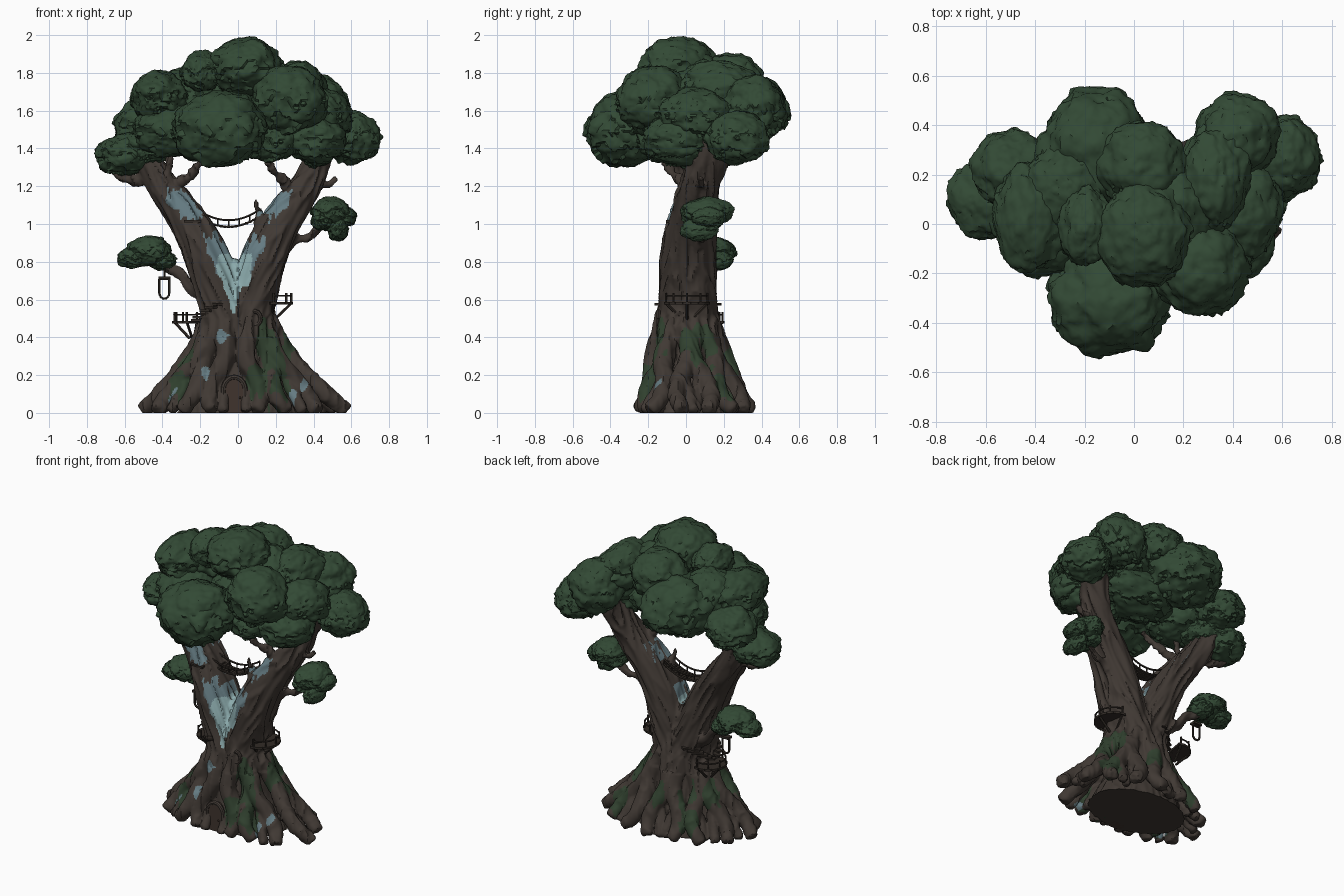
import bpy, bmesh, math
from mathutils import Vector, Quaternion, noise

cube = bpy.data.objects.get("Cube")
if cube:
    bpy.data.objects.remove(cube)


def material(name, rgb):
    m = bpy.data.materials.new(name)
    m.use_nodes = True
    m.diffuse_color = (*rgb, 1)
    shader = m.node_tree.nodes["Principled BSDF"]
    shader.inputs["Base Color"].default_value = (*rgb, 1)
    shader.inputs["Roughness"].default_value = 0.9
    return m


BARK = material("bark", (.052, .041, .034))
LEAF = material("foliage", (.032, .067, .035))
MOSS = material("moss", (.03, .052, .028))
PALE = material("pale heartwood", (.27, .42, .43))
SLATE = material("weathered wood", (.13, .2, .225))
TIMBER = material("dark timber", (.032, .025, .02))
DOOR = material("door wood", (.05, .034, .026))
parts = []


def finish(bm, name, *mats):
    bmesh.ops.recalc_face_normals(bm, faces=bm.faces)
    mesh = bpy.data.meshes.new(name)
    bm.to_mesh(mesh)
    bm.free()
    for m in mats:
        mesh.materials.append(m)
    ob = bpy.data.objects.new(name, mesh)
    bpy.context.collection.objects.link(ob)
    parts.append(ob)
    return ob


def spline(pts, steps):
    """Catmull-Rom through (x, y, z, radius) points."""
    p = [Vector(q) for q in pts]
    p = [p[0] * 2 - p[1]] + p + [p[-1] * 2 - p[-2]]
    out = []
    for a, b, c, d in zip(p, p[1:], p[2:], p[3:]):
        for i in range(steps):
            t = i / steps
            out.append((b * 2 + (c - a) * t + (a * 2 - b * 5 + c * 4 - d) * t ** 2
                        + (b * 3 - a - c * 3 + d) * t ** 3) / 2)
    return out + [p[-2]]


def tube(bm, pts, sides=10, steps=5):
    path = spline(pts, steps)
    q, last, rings = None, None, []
    for i, p in enumerate(path):
        tan = (path[min(i + 1, len(path) - 1)] - path[max(i - 1, 0)]).to_3d().normalized()
        q = tan.to_track_quat('Z', 'Y') if q is None else last.rotation_difference(tan) @ q
        last = tan
        ring = []
        for k in range(sides):
            a = math.tau * k / sides
            ring.append(bm.verts.new(p.to_3d() + q @ Vector((math.cos(a), math.sin(a), 0)) * p.w))
        rings.append(ring)
    for r, s in zip(rings, rings[1:]):
        for k in range(sides):
            j = (k + 1) % sides
            bm.faces.new((r[k], r[j], s[j], s[k]))
    bm.faces.new(rings[0][::-1])
    bm.faces.new(rings[-1])


def rod(bm, a, b, r=.006):
    tube(bm, [(*a, r), (*b, r)], 6, 1)


def box(bm, centre, size, turn=0):
    vs = bmesh.ops.create_cube(bm, size=1)["verts"]
    q = Quaternion((0, 0, 1), turn)
    for v in vs:
        v.co = Vector(centre) + q @ (v.co * Vector(size))


# Trunk flaring wider than deep at the foot
bm = bmesh.new()
tube(bm, [(0, .02, -.03, .23), (0, .02, .06, .215), (0, .02, .2, .185), (0, .02, .4, .155),
          (0, .01, .6, .14), (-.015, .01, .74, .09), (-.02, .01, .81, .05)], 24)
for v in bm.verts:
    v.co.x *= 1 + .4 * max(0, 1 - v.co.z / .3)

# Two limbs, each of a front and a back strand, and the thin branches
limbs = [
    [(-.05, .01, .4, .11), (-.09, .01, .6, .12), (-.155, .01, .8, .115), (-.25, .03, 1, .1),
     (-.41, .08, 1.22, .075), (-.52, .12, 1.42, .055)],
    [(.05, .01, .4, .11), (.08, .01, .6, .12), (.13, .01, .8, .115), (.22, .03, 1, .1),
     (.37, .08, 1.22, .075), (.46, .17, 1.45, .06)]]
for path in limbs:
    for shift in (-.03, .03):
        tube(bm, [(x, y + shift, z, r) for x, y, z, r in path], 14)
twigs = [
    [(-.36, .03, 1.1, .035), (-.34, 0, 1.2, .028), (-.25, -.03, 1.26, .022), (-.16, -.1, 1.38, .018)],
    [(-.34, 0, 1.19, .025), (-.37, -.02, 1.26, .018), (-.36, -.03, 1.36, .014)],
    [(-.47, .08, 1.25, .04), (-.57, .08, 1.23, .024), (-.67, .08, 1.28, .014)],
    [(.3, .04, 1.1, .04), (.25, -.02, 1.22, .026), (.19, -.08, 1.28, .02), (.12, -.15, 1.4, .014)],
    [(.4, .1, 1.2, .03), (.47, .08, 1.21, .018), (.52, .08, 1.24, .009)],
    [(-.14, .1, .6, .045), (-.24, .13, .66, .03), (-.31, .14, .74, .024), (-.47, .14, .8, .016)],
    [(.2, .04, .85, .045), (.29, .07, .91, .026), (.38, .09, .94, .022), (.5, .1, 1.03, .015)],
    [(-.2, 0, 1, .03), (-.2, -.02, 1.1, .008)], [(.12, 0, 1, .03), (.09, -.02, 1.13, .008)]]
for path in twigs:
    tube(bm, path)

# Roots sweeping down and out, alternately curved, with forked tips
root_ends = [(-.5, -.01), (-.43, -.14), (-.29, -.21), (-.15, -.24), (.11, -.24), (.25, -.22), (.42, -.18),
             (.57, -.03), (.51, .13), (.39, .24), (.24, .31), (.06, .34), (-.12, .31), (-.28, .26), (-.42, .14)]
for i, (x, y) in enumerate(root_ends):
    side = Vector((-y, x)).normalized() * (.04 if i % 2 else -.04)
    near = Vector((x, y)).normalized() * .125
    steps = [(0, .62, .03, -.3), (.12, .45, .045, 0), (.32, .3, .046, .8), (.6, .165, .045, -.4),
             (.82, .08, .04, -.6), (1, .015, .034, .3)]
    tube(bm, [(near.x + (x - near.x) * t + side.x * w, near.y + (y - near.y) * t + side.y * w, z, r)
              for t, z, r, w in steps], 12)
    fork = Vector((x, y)) * .88 + side * 1.6
    tube(bm, [(x * .6, y * .6, .2, .03), (x * .75 + side.x, y * .75 + side.y, .09, .028), (*fork, .01, .024)])
tree = finish(bm, "trunk_and_roots", BARK, MOSS, PALE, SLATE)
mod = tree.modifiers.new("fuse", 'REMESH')
mod.mode, mod.voxel_size = 'VOXEL', .0095
mod = tree.modifiers.new("soften", 'SMOOTH')
mod.factor, mod.iterations = .5, 2
baked = bpy.data.meshes.new_from_object(tree.evaluated_get(bpy.context.evaluated_depsgraph_get()))
tree.modifiers.clear()
tree.data = baked
normals = [v.normal.copy() for v in baked.vertices]
for v, n in zip(baked.vertices, normals):
    p = v.co
    lean = p.x - math.copysign(.55 * max(0, p.z - .5), p.x)
    groove = abs(noise.noise(Vector((lean * 20, p.y * 20, p.z * 2.5))))
    v.co = p + n * (.01 - .04 * min(groove, .4) * (.5 if p.z < .4 else 1))
    v.co.z = max(v.co.z, 0)

# Heartwood, weathered patches and moss by position
moss_spots = [(.15, -.14, .37), (.2, -.15, .25), (.22, -.2, .11), (-.27, -.08, .28), (-.3, -.13, .1),
              (.25, .02, .36), (.29, .08, .27), (.22, .12, .42), (.05, .25, .28), (-.15, .22, .3),
              (-.27, .12, .3), (.35, .2, .12), (-.2, .26, .13), (.1, -.2, .14)]
bare_spots = [(.29, -.19, .06), (-.17, -.18, .2), (-.08, -.16, .39), (.35, -.14, .12), (-.33, -.14, .06)]


def near_spot(c, spots, reach):
    return any(((c - Vector(s)) * Vector((1, 1, .5))).length < reach for s in spots)


for f in baked.polygons:
    c, n = f.center, f.normal
    jag = noise.noise(Vector((c.x * 25, c.y * 25, c.z * 9)))
    streak = noise.noise(Vector((c.x * 40, 5, c.z * 12)))
    a = abs(c.x + .02)
    scar = abs(c.x + .05) - .24 - (c.z - 1.1) * .7
    f.material_index = 0
    if .53 < c.z < .93 + streak * .06 and n.y < .3 and c.y < .06 and a < (c.z - .53) * .43 + jag * .03:
        f.material_index = 2 if a < .085 + jag * .03 and c.z < .84 else 3
    elif abs(c.z - 1.1) < .075 + streak * .06 and n.y < .1 and abs(scar) < .055 + jag * .05:
        f.material_index = 3
    elif c.z < .55 and near_spot(c, bare_spots, .03 + jag * .02):
        f.material_index = 3
    elif c.z < .55 and near_spot(c, moss_spots, .06 + jag * .035):
        f.material_index = 1

# Foliage clumps: lumpy spheres with ragged overlapping ledges
canopy = [
    (-.09, -.3, 1.51, .25, .23, .2), (.27, -.17, 1.66, .2, .2, .18), (.04, -.04, 1.84, .19, .21, .16),
    (-.19, -.01, 1.81, .11, .16, .11), (-.42, .03, 1.68, .15, .22, .135), (-.49, .22, 1.53, .17, .16, .13),
    (-.6, .1, 1.37, .155, .16, .11), (-.15, .3, 1.62, .23, .24, .2), (.03, .24, 1.76, .18, .18, .15),
    (.32, .18, 1.72, .15, .21, .15), (.42, .36, 1.62, .17, .17, .17), (.61, .27, 1.46, .145, .17, .14),
    (.41, -.05, 1.45, .16, .18, .14), (.43, .06, 1.58, .17, .2, .15), (.05, .05, 1.52, .3, .2, .16)]
lower_canopy = [
    (-.35, -.02, 1.5, .2, .19, .14), (.17, -.1, 1.45, .15, .16, .12), (-.28, .14, 1.68, .18, .18, .16),
    (.16, .08, 1.7, .18, .2, .17), (-.48, .08, 1.41, .14, .15, .1)]
side_clumps = [
    (-.47, .14, .86, .12, .12, .08), (-.56, .13, .82, .08, .09, .055), (-.4, .16, .81, .075, .09, .055),
    (.49, .11, 1.07, .1, .14, .075), (.45, .09, 1.02, .065, .11, .055), (.57, .12, 1.04, .06, .09, .055),
    (.53, .07, .97, .055, .1, .06)]


def foliage(name, blobs):
    bm = bmesh.new()
    for i, (x, y, z, rx, ry, rz) in enumerate(blobs):
        for v in bmesh.ops.create_icosphere(bm, subdivisions=5, radius=1)["verts"]:
            d = v.co.normalized()
            s = d + Vector((i * 7.3, i, 0))
            ledge = (d.z * 1.4 + noise.noise(s * 2.2) * .8 + noise.noise(s * 9) * .25) % 1
            r = .96 + .13 * noise.noise(s * 1.8) + .06 * noise.noise(s * 5) + .035 * noise.noise(s * 12)
            if d.z < .6:
                r += .11 * (1 - ledge) * min(1, .6 - d.z)
            v.co = Vector((x + d.x * rx * r, y + d.y * ry * r, z + d.z * rz * r))
    finish(bm, name, LEAF)


foliage("canopy", canopy)
foliage("lower_canopy", lower_canopy)
foliage("side_foliage", side_clumps)


# Lookout decks with railings and braces
def deck(name, x, y, z, radius, start, end):
    bm = bmesh.new()
    count, rail = 9, []
    c = Vector((x, y, z))
    for i in range(count):
        a = math.radians(start + (end - start) * i / (count - 1))
        d = Vector((math.cos(a), math.sin(a), 0))
        box(bm, c + d * radius * .5, (radius, radius * .33, .014), a)
        edge = c + d * radius * .93
        rail.append(edge + Vector((0, 0, .04)))
        if i % 2 == 0:
            rod(bm, edge, edge + Vector((0, 0, .055)))
        if i % 4 == 0:
            rod(bm, edge, c + d * radius * .2 - Vector((0, 0, .085)), .008)
    for p, q in zip(rail, rail[1:]):
        rod(bm, p, q, .005)
    finish(bm, name, TIMBER)


deck("left_deck", .17, .005, .58, .12, -80, 80)
deck("right_deck", -.235, .09, .48, .112, 80, 250)

# Steps winding up from the lower deck, front and back
bm = bmesh.new()
for way in (-1, 1):
    for i in range(6):
        a = math.pi - way * (.2 + i * .16)
        x, y, z = math.cos(a) * .215, .01 - math.sin(a) * .165, .49 + i * .017
        box(bm, (x, y, z), (.07, .034, .012), a)
        rod(bm, (x, y, z), (x * .75, y * .75, z - .04))
finish(bm, "winding_steps", TIMBER)

# Rope bridge between the limbs
bm = bmesh.new()
count = 19
span = [(-.22 + .34 * i / (count - 1), .985 + .06 * (2 * i / (count - 1) - 1) ** 2) for i in range(count)]
for x, z in span:
    box(bm, (x, .02, z), (.015, .085, .012))
for y in (-.022, .062):
    for lift in (0, .035):
        tube(bm, [(x, y, z + lift, .006) for x, z in span], 6, 1)
    for x, z in span[::3]:
        rod(bm, (x, y, z), (x, y, z + .037), .004)
box(bm, (-.24, -.04, 1.015), (.09, .13, .012))
finish(bm, "rope_bridge", TIMBER)

# Hanging lantern: a rounded open frame with a cap
bm = bmesh.new()
turns = [math.pi * i / 6 for i in range(7)]
outline = [(-.39 + .026 * math.cos(a), .632 - .028 * math.sin(a)) for a in turns]
outline += [(-.416, .71), (-.364, .71), outline[0]]
for p, q in zip(outline, outline[1:]):
    rod(bm, (p[0], .13, p[1]), (q[0], .13, q[1]), .007)
box(bm, (-.39, .13, .715), (.064, .04, .014))
rod(bm, (-.39, .13, .72), (-.39, .13, .79), .005)
finish(bm, "lantern", TIMBER)

# Arched door with frame and knob
bm = bmesh.new()
arch = [(.05 * math.cos(math.pi * i / 10), .115 + .065 * math.sin(math.pi * i / 10)) for i in range(11)]
arch = [(.05, 0)] + arch + [(-.05, 0)]
face = bm.faces.new([bm.verts.new((x - .02, -.222, z)) for x, z in arch])
moved = bmesh.ops.extrude_face_region(bm, geom=[face])["geom"]
bmesh.ops.translate(bm, vec=(0, .07, 0), verts=[g for g in moved if isinstance(g, bmesh.types.BMVert)])
for v in bmesh.ops.create_icosphere(bm, subdivisions=2, radius=.006)["verts"]:
    v.co += Vector((.01, -.226, .08))
finish(bm, "door", DOOR)
bm = bmesh.new()
tube(bm, [(x * 1.15 - .02, -.215, z * 1.05, .014) for x, z in arch], 8, 1)
finish(bm, "door_frame", BARK)

# Round knot on the trunk
bm = bmesh.new()
ring = [math.tau * i / 12 for i in range(13)]
tube(bm, [(.09 + .03 * math.cos(a), -.145, .5 + .038 * math.sin(a), .012) for a in ring], 8, 1)
finish(bm, "trunk_knot", BARK)

# Smooth shading with sharp creases kept
bpy.ops.object.select_all(action='DESELECT')
for ob in parts:
    ob.select_set(True)
bpy.context.view_layer.objects.active = tree
bpy.ops.object.shade_smooth_by_angle(angle=math.radians(40))
